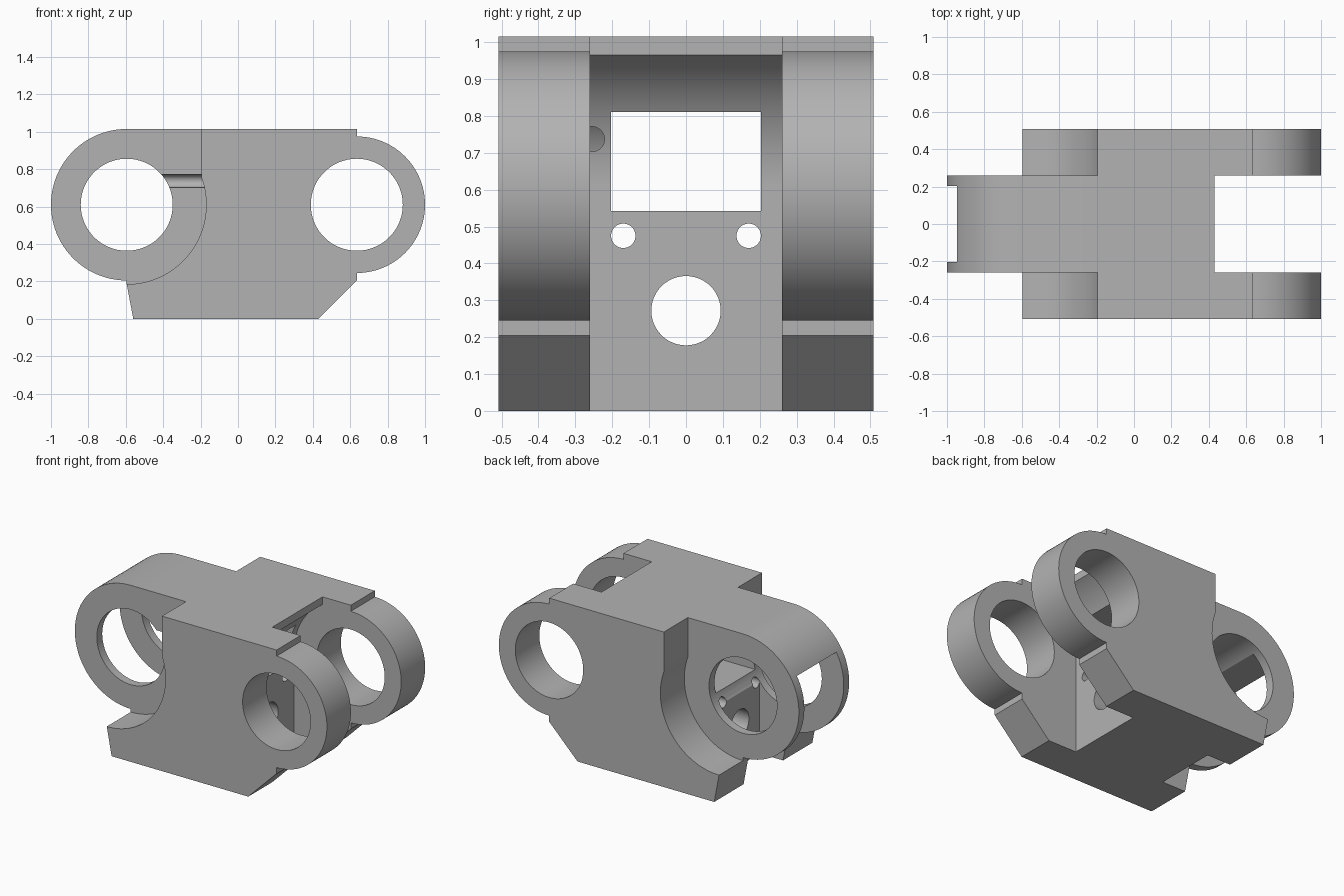
import bpy
import bmesh
from math import radians, cos, sin
from mathutils import Matrix

cube = bpy.data.objects.get("Cube")
if cube:
    bpy.data.objects.remove(cube, do_unlink=True)

# Main dimensions
TONGUE = (-0.595, 0.61)   # centre of the single eye
FORK = (0.635, 0.61)      # centre of the forked eyes
HALF, INNER = 0.508, 0.26  # half width of body and of tongue
TOP = 1.015

steel = bpy.data.materials.new("plain_grey")
steel.use_nodes = True
grey = (0.45, 0.45, 0.45, 1)
steel.diffuse_color = grey
steel.node_tree.nodes["Principled BSDF"].inputs["Base Color"].default_value = grey


def arc(centre, radius, start, end, steps=48):
    """Points on an arc in the xz plane, angles in degrees."""
    angles = [radians(start + (end - start) * i / steps) for i in range(steps + 1)]
    return [(centre[0] + radius * cos(a), centre[1] + radius * sin(a)) for a in angles]


def add_object(name, bm):
    bmesh.ops.recalc_face_normals(bm, faces=bm.faces)
    mesh = bpy.data.meshes.new(name)
    bm.to_mesh(mesh)
    bm.free()
    obj = bpy.data.objects.new(name, mesh)
    bpy.context.collection.objects.link(obj)
    mesh.materials.append(steel)
    return obj


def extrude_profile(name, points, y0, y1):
    """Prism with an xz outline between two y positions."""
    bm = bmesh.new()
    face = bm.faces.new([bm.verts.new((x, y0, z)) for x, z in points])
    new = bmesh.ops.extrude_face_region(bm, geom=[face])["geom"]
    verts = [v for v in new if isinstance(v, bmesh.types.BMVert)]
    bmesh.ops.translate(bm, verts=verts, vec=(0, y1 - y0, 0))
    return add_object(name, bm)


def box(name, x0, x1, y, z0, z1):
    return extrude_profile(name, [(x0, z0), (x1, z0), (x1, z1), (x0, z1)], -y, y)


def drill(name, x0, x1, y, z, radius):
    """Round cutter along x."""
    bm = bmesh.new()
    place = Matrix.Translation(((x0 + x1) / 2, y, z)) @ Matrix.Rotation(radians(90), 4, "Y")
    bmesh.ops.create_cone(bm, cap_ends=True, segments=48, radius1=radius,
                          radius2=radius, depth=x1 - x0, matrix=place)
    return add_object(name, bm)


# Full-width side outline with both round ends
outline = (arc(FORK, 0.365, 90, -90)
           + [(0.635, 0.205), (0.43, 0), (-0.56, 0), (-0.595, 0.185)]
           + arc(TONGUE, 0.405, 270, 90)
           + [(0.635, TOP)])
link = extrude_profile("link_body", outline, -HALF, HALF)

# Gap between the fork arms, with a rounded inner wall
gap = arc(FORK, 0.41, 180, 120) + [(0.43, 1.2), (1.2, 1.2), (1.2, -0.2), (0.225, -0.2)]
cutters = [extrude_profile("fork_gap", gap, -INNER, INNER)]

# Recesses beside the tongue
recess = [(-0.195, 1.2)] + arc(TONGUE, 0.425, 19.8, -90) + [(-1.2, 0.185), (-1.2, 1.2)]
for side, y0, y1 in (("right", -0.7, -INNER), ("left", INNER, 0.7)):
    cutters.append(extrude_profile("recess_" + side, recess, y0, y1))

# Hollow tongue and the window through the middle
cutters.append(box("tongue_chamber", -1.2, -0.39, 0.204, -0.2, 0.812))
cutters.append(box("middle_window", -0.7, 0.5, 0.203, 0.542, 0.811))

# Cross bores through the eyes
for name, centre in (("tongue_bore", TONGUE), ("fork_bore", FORK)):
    cutters.append(extrude_profile(name, arc(centre, 0.246, 0, 354, 59), -0.8, 0.8))

# Lengthwise holes in the middle wall and the groove beside the tongue
cutters.append(drill("large_hole", -0.7, 0.4, 0, 0.272, 0.094))
for side, y in (("right", -0.17), ("left", 0.17)):
    cutters.append(drill("small_hole_" + side, -0.7, 0.4, y, 0.475, 0.033))
cutters.append(drill("pin_groove", -0.6, 0.35, -0.255, 0.737, 0.034))

# Apply every cut, then discard the cutters
bpy.ops.object.select_all(action="DESELECT")
bpy.context.view_layer.objects.active = link
link.select_set(True)
for cutter in cutters:
    cutter.hide_render = True
    mod = link.modifiers.new(cutter.name, "BOOLEAN")
    mod.operation = "DIFFERENCE"
    mod.solver = "EXACT"
    mod.object = cutter
    bpy.ops.object.modifier_apply(modifier=mod.name)
    bpy.data.objects.remove(cutter, do_unlink=True)

bpy.ops.object.shade_smooth_by_angle(angle=radians(30))
